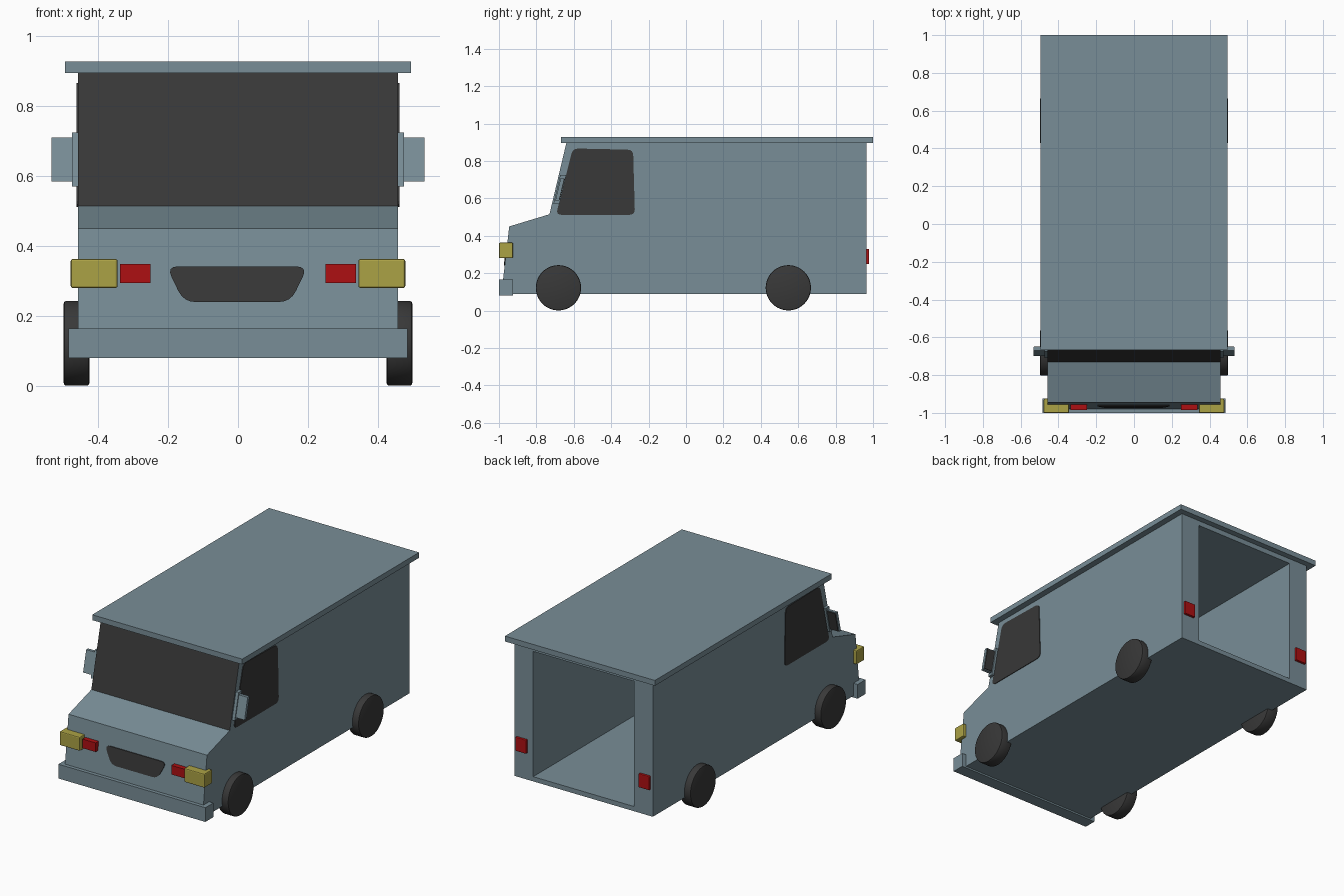
import bpy, bmesh, math
from mathutils import Vector

if "Cube" in bpy.data.objects:
    bpy.data.objects.remove(bpy.data.objects["Cube"])


def material(name, rgb):
    m = bpy.data.materials.new(name)
    m.diffuse_color = (*rgb, 1)
    m.use_nodes = True
    m.node_tree.nodes["Principled BSDF"].inputs["Base Color"].default_value = m.diffuse_color
    return m


PAINT = material("blue grey paint", (0.19, 0.27, 0.31))
DARK = material("dark glass and rubber", (0.04, 0.04, 0.04))
YELLOW = material("yellow lamp", (0.41, 0.36, 0.06))
RED = material("red lamp", (0.42, 0.005, 0.006))


def finish(name, bm, *mats):
    bmesh.ops.recalc_face_normals(bm, faces=bm.faces[:])
    me = bpy.data.meshes.new(name)
    bm.to_mesh(me)
    bm.free()
    for m in mats:
        me.materials.append(m)
    ob = bpy.data.objects.new(name, me)
    bpy.context.collection.objects.link(ob)
    return ob


def prism(pts, a, b, place):
    """Extrude a 2D outline from depth a to b; place maps (u, v, depth) to xyz."""
    bm = bmesh.new()
    lo = [bm.verts.new(place(u, v, a)) for u, v in pts]
    hi = [bm.verts.new(place(u, v, b)) for u, v in pts]
    bm.faces.new(lo)
    bm.faces.new(hi)
    n = len(pts)
    for i in range(n):
        j = (i + 1) % n
        bm.faces.new((lo[i], lo[j], hi[j], hi[i]))
    bmesh.ops.recalc_face_normals(bm, faces=bm.faces[:])
    return bm


def rounded(pts, r, steps=4):
    """Round every corner of an outline."""
    out = []
    for i, p in enumerate(pts):
        p, q, s = Vector(p), Vector(pts[i - 1]), Vector(pts[(i + 1) % len(pts)])
        a, b = p + (q - p).normalized() * r, p + (s - p).normalized() * r
        for k in range(steps + 1):
            t = k / steps
            out.append(tuple(a * (1 - t) ** 2 + p * 2 * t * (1 - t) + b * t * t))
    return out


def box(name, x, y, z, mat, bevel=0):
    outline = [(x[0], z[0]), (x[1], z[0]), (x[1], z[1]), (x[0], z[1])]
    bm = prism(outline, y[0], y[1], lambda u, v, w: (u, w, v))
    if bevel:
        bmesh.ops.bevel(bm, geom=bm.edges[:], offset=bevel, segments=2,
                        profile=0.5, affect='EDGES')
    return finish(name, bm, mat)


def side_place(u, v, w):
    return (w, u, v)


def front_y(z):
    return -0.987 + (z - 0.09) * 0.042 / 0.36


def pillar_y(z):
    return -0.73 + (z - 0.515) * 0.09 / 0.38


# Body shell with the windscreen face and an open cargo bay
W = 0.457
profile = [(-0.987, 0.09), (-0.945, 0.45), (-0.73, 0.515), (-0.64, 0.895),
           (0.965, 0.895), (0.965, 0.09)]
bm = prism(profile, -W, W, side_place)
for f in bm.faces:
    if f.normal.y < -0.5 and f.calc_center_median().z > 0.55:
        f.material_index = 1
rear = next(f for f in bm.faces if f.normal.y > 0.9)
bmesh.ops.inset_individual(bm, faces=[rear], thickness=0.03)
for v in rear.verts:
    v.co.x = math.copysign(0.333, v.co.x)
    v.co.z = 0.865 if v.co.z > 0.5 else 0.118
bay = bmesh.ops.extrude_discrete_faces(bm, faces=[rear])["faces"][0]
for v in bay.verts:
    v.co.y = -0.25
finish("body", bm, PAINT, DARK)

# Roof and bumper
box("roof", (-0.495, 0.495), (-0.667, 1.0), (0.895, 0.927), PAINT)
box("front_bumper", (-0.485, 0.485), (-1.0, -0.925), (0.08, 0.165), PAINT)

# Grille plate following the sloped nose
grille = rounded([(-0.205, 0.342), (0.2, 0.342), (0.15, 0.24), (-0.155, 0.24)], 0.035)
finish("grille", prism(grille, -0.005, 0.003,
                       lambda u, v, w: (u, front_y(v) + w, v)), DARK)

window = rounded([(-0.695, 0.512), (-0.605, 0.867), (-0.283, 0.86), (-0.273, 0.512)], 0.03)

for s, side in ((1, "right"), (-1, "left")):
    def span(a, b):
        return tuple(sorted((s * a, s * b)))

    # Side window
    finish(side + "_window", prism(window, s * 0.454, s * 0.461, side_place), DARK)

    # Lamps
    box(side + "_headlight", span(0.344, 0.478), (-1.0, -0.925), (0.28, 0.363), YELLOW, 0.006)
    box(side + "_indicator", span(0.25, 0.337), (-0.985, -0.94), (0.295, 0.349), RED)
    box(side + "_tail_light", span(0.371, 0.443), (0.95, 0.979), (0.248, 0.33), RED, 0.004)

    # Mirror: mount on the pillar, housing and glass, all leaning with the windscreen
    for part, x, z, y, mat in (("mirror_mount", (0.45, 0.475), (0.57, 0.725), (0.008, 0.04), PAINT),
                               ("mirror_housing", (0.47, 0.533), (0.585, 0.71), (0.014, 0.032), PAINT),
                               ("mirror_glass", (0.477, 0.53), (0.59, 0.705), (0.031, 0.036), DARK)):
        quad = [(pillar_y(h) + d, h) for h, d in
                ((z[0], y[0]), (z[1], y[0]), (z[1], y[1]), (z[0], y[1]))]
        finish(side + "_" + part, prism(quad, s * x[0], s * x[1], side_place), mat)

    # Wheels
    for y, end in ((-0.682, "front"), (0.547, "rear")):
        ring = [(y + 0.121 * math.cos(2 * math.pi * i / 48),
                 0.122 + 0.121 * math.sin(2 * math.pi * i / 48)) for i in range(48)]
        bm = prism(ring, s * 0.425, s * 0.498, side_place)
        rims = [e for e in bm.edges if any(len(f.verts) > 4 for f in e.link_faces)]
        bmesh.ops.bevel(bm, geom=rims, offset=0.007, segments=2, profile=0.5, affect='EDGES')
        wheel = finish(f"{side}_{end}_wheel", bm, DARK)
        bpy.ops.object.select_all(action='DESELECT')
        wheel.select_set(True)
        bpy.context.view_layer.objects.active = wheel
        bpy.ops.object.shade_smooth_by_angle(angle=math.radians(35))
